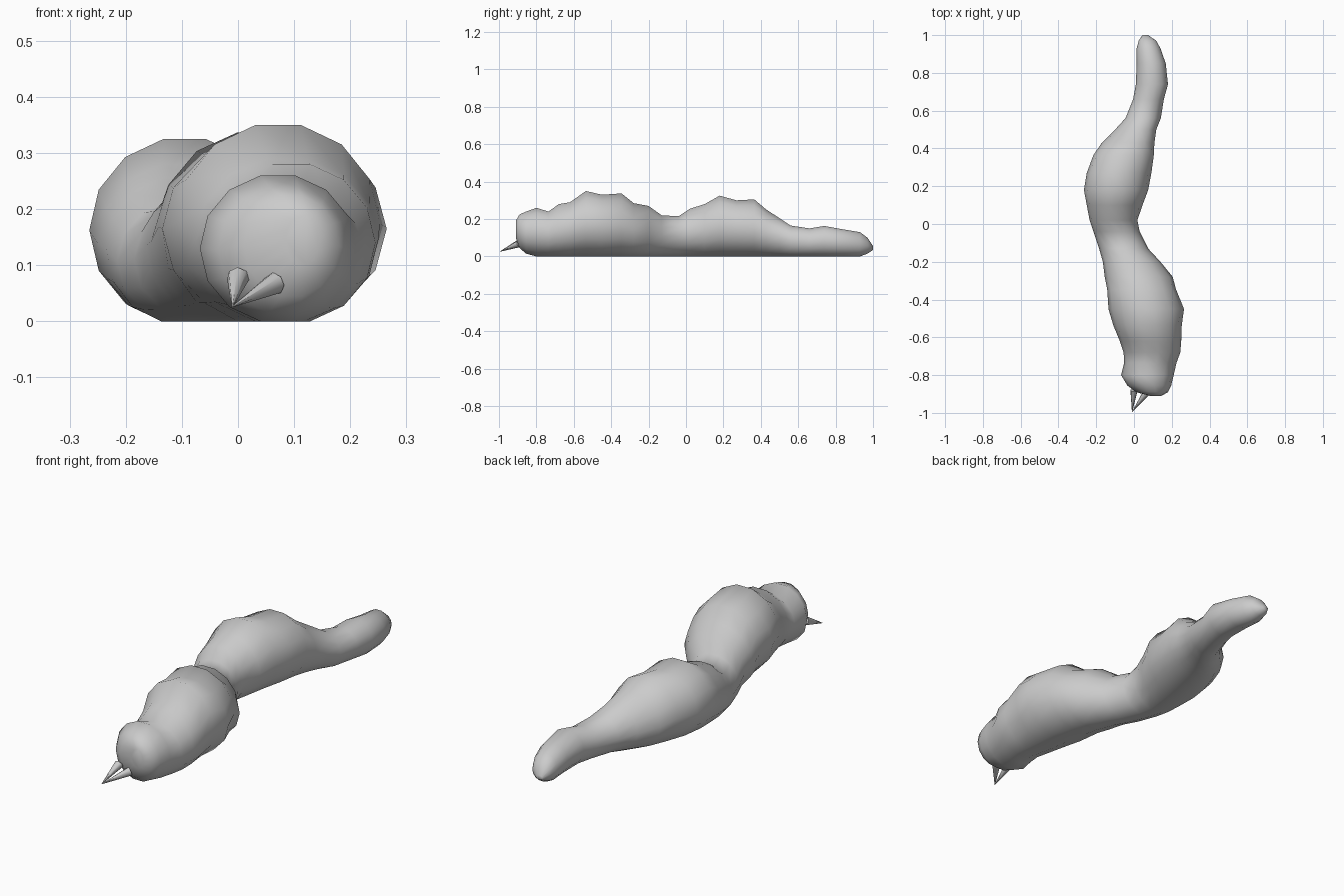
import bpy, bmesh, math
from mathutils import Vector

if "Cube" in bpy.data.objects:
    bpy.data.objects.remove(bpy.data.objects["Cube"])

SIDES = 14

# Body sections: y, left x, right x, top z, optional bottom z
sections = [
    (-0.91, 0.085, 0.145, 0.19, 0.10),
    (-0.89, 0.01, 0.18, 0.225, 0.045),
    (-0.855, -0.035, 0.197, 0.24, 0.015),
    (-0.80, -0.068, 0.21, 0.26),
    (-0.735, -0.052, 0.225, 0.24),
    (-0.68, -0.055, 0.245, 0.28),
    (-0.62, -0.075, 0.25, 0.29),
    (-0.535, -0.11, 0.253, 0.35),
    (-0.45, -0.135, 0.265, 0.33),
    (-0.345, -0.142, 0.222, 0.337),
    (-0.28, -0.155, 0.205, 0.285),
    (-0.20, -0.165, 0.14, 0.27),
    (-0.13, -0.185, 0.075, 0.22),
    (-0.04, -0.215, 0.03, 0.215),
    (0.02, -0.235, 0.018, 0.255),
    (0.10, -0.25, 0.045, 0.28),
    (0.18, -0.265, 0.075, 0.325),
    (0.27, -0.25, 0.092, 0.30),
    (0.365, -0.215, 0.105, 0.305),
    (0.43, -0.17, 0.108, 0.25),
    (0.50, -0.10, 0.118, 0.205),
    (0.56, -0.045, 0.142, 0.165),
    (0.66, -0.005, 0.158, 0.15),
    (0.74, 0.01, 0.18, 0.163),
    (0.85, 0.014, 0.168, 0.143),
    (0.93, 0.014, 0.14, 0.13),
    (0.97, 0.025, 0.118, 0.10, 0.015),
    (1.00, 0.045, 0.075, 0.055, 0.035),
]


def make_object(name, bm, angle):
    bmesh.ops.recalc_face_normals(bm, faces=bm.faces)
    mesh = bpy.data.meshes.new(name)
    bm.to_mesh(mesh)
    bm.free()
    ob = bpy.data.objects.new(name, mesh)
    bpy.context.collection.objects.link(ob)
    bpy.ops.object.select_all(action='DESELECT')
    ob.select_set(True)
    bpy.context.view_layer.objects.active = ob
    bpy.ops.object.shade_smooth_by_angle(angle=math.radians(angle))
    return ob


# Lofted larva body
bm = bmesh.new()
flat = math.sin(2 * math.pi * 3.0 / SIDES)
flat = max(flat, math.sin(2 * math.pi * 4.0 / SIDES))
rings = []
for y, xl, xr, zt, *rest in sections:
    zb = rest[0] if rest else 0.0
    cx, cz = (xl + xr) / 2, (zt + zb) / 2
    rx, rz = (xr - xl) / 2, (zt - zb) / 2 / flat
    rings.append([bm.verts.new((cx + rx * math.cos(a), y, cz + rz * math.sin(a)))
                  for a in (2 * math.pi * i / SIDES for i in range(SIDES))])
for a, b in zip(rings, rings[1:]):
    for i in range(SIDES):
        j = (i + 1) % SIDES
        bm.faces.new((a[i], a[j], b[j], b[i]))
bm.faces.new(rings[0])
bm.faces.new(rings[-1])
make_object("larva_body", bm, 75)

# Two pincers meeting at one tip
tip = Vector((-0.01, -0.995, 0.026))
for name, base in (("left_pincer", (0.0, -0.88, 0.078)),
                   ("right_pincer", (0.066, -0.893, 0.068))):
    base = Vector(base)
    axis = tip - base
    bm = bmesh.new()
    bmesh.ops.create_cone(bm, cap_ends=True, segments=7, radius1=0.02,
                          radius2=0.001, depth=axis.length)
    bm.transform(axis.to_track_quat('Z', 'Y').to_matrix().to_4x4())
    bmesh.ops.translate(bm, verts=bm.verts, vec=(base + tip) / 2)
    make_object(name, bm, 60)
